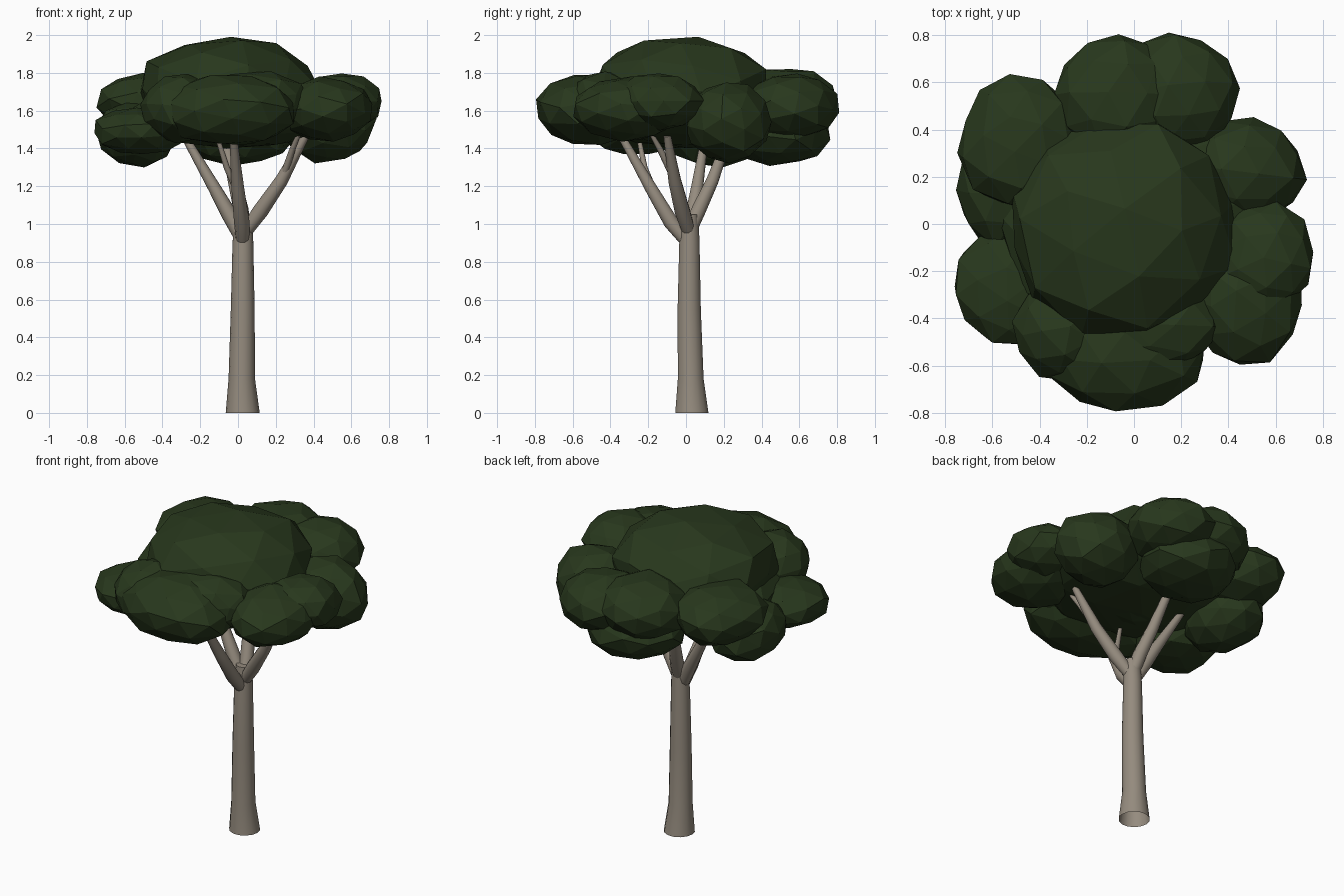
import bpy, bmesh, math, random
from mathutils import Vector, Matrix

cube = bpy.data.objects.get("Cube")
if cube:
    bpy.data.objects.remove(cube, do_unlink=True)


def make_material(name, rgb):
    mat = bpy.data.materials.new(name)
    mat.use_nodes = True
    mat.diffuse_color = (*rgb, 1)
    mat.node_tree.nodes["Principled BSDF"].inputs["Base Color"].default_value = (*rgb, 1)
    return mat


bark = make_material("grey bark", (0.30, 0.26, 0.21))
leaf = make_material("dark leaf green", (0.021, 0.039, 0.012))


def finish(bm, name, mat, smooth):
    bmesh.ops.recalc_face_normals(bm, faces=bm.faces)
    mesh = bpy.data.meshes.new(name)
    bm.to_mesh(mesh)
    bm.free()
    mesh.materials.append(mat)
    obj = bpy.data.objects.new(name, mesh)
    bpy.context.collection.objects.link(obj)
    if smooth:
        bpy.ops.object.select_all(action='DESELECT')
        obj.select_set(True)
        bpy.context.view_layer.objects.active = obj
        bpy.ops.object.shade_smooth_by_angle(angle=math.radians(50))
    return obj


def tube(name, path, sides, level=False):
    """Tapered tube through (x, y, z, radius) points, open at the start."""
    bm = bmesh.new()
    pts = [Vector(p[:3]) for p in path]
    rings = []
    for i, p in enumerate(pts):
        along = pts[min(i + 1, len(pts) - 1)] - pts[max(i - 1, 0)]
        turn = Matrix() if level else Vector((0, 0, 1)).rotation_difference(along).to_matrix().to_4x4()
        ring = []
        for k in range(sides):
            a = math.tau * k / sides
            ring.append(bm.verts.new(p + turn @ Vector((math.cos(a), math.sin(a), 0)) * path[i][3]))
        rings.append(ring)
    for low, high in zip(rings, rings[1:]):
        for k in range(sides):
            n = (k + 1) % sides
            bm.faces.new((low[k], low[n], high[n], high[k]))
    bm.faces.new(rings[-1])
    return finish(bm, name, bark, True)


def clump(name, centre, size, seed):
    """Faceted, slightly irregular leaf mass."""
    rng = random.Random(seed)
    bm = bmesh.new()
    bmesh.ops.create_icosphere(bm, subdivisions=2, radius=1)
    spin = Matrix.Rotation(rng.uniform(0, math.tau), 4, 'Z') @ Matrix.Rotation(rng.uniform(0, 1), 4, 'X')
    for v in bm.verts:
        d = (spin @ v.co) * rng.uniform(0.95, 1.06)
        v.co = Vector(centre) + Vector([a * b for a, b in zip(d, size)])
    return finish(bm, name, leaf, False)


# Trunk with flared foot
tube("trunk", [(0.025, 0.031, 0, 0.09), (0.02, 0.025, 0.18, 0.07), (0.025, 0.017, 0.55, 0.063),
               (0.026, 0.018, 0.9, 0.055), (0.03, 0.02, 1.05, 0.047)], 14, level=True)

# Branches spreading from the fork
tube("front_branch", [(0.025, 0.01, 0.9, 0.035), (0.02, -0.08, 1.01, 0.041),
                      (0, -0.18, 1.18, 0.034), (-0.025, -0.34, 1.46, 0.02)], 10)
tube("front_twig", [(0, -0.17, 1.17, 0.02), (-0.06, -0.22, 1.3, 0.016), (-0.11, -0.25, 1.46, 0.012)], 8)
tube("left_branch", [(0.04, 0.015, 0.96, 0.035), (0.12, -0.02, 1.07, 0.042),
                     (0.23, -0.06, 1.23, 0.035), (0.36, -0.1, 1.47, 0.02)], 10)
tube("left_twig", [(0.25, -0.08, 1.28, 0.02), (0.29, -0.14, 1.4, 0.016), (0.32, -0.18, 1.47, 0.012)], 8)
tube("back_branch", [(0.03, 0.02, 0.97, 0.04), (0.015, 0.07, 1.08, 0.04),
                     (-0.02, 0.14, 1.23, 0.034), (-0.07, 0.22, 1.45, 0.024)], 10)
tube("right_branch", [(0.02, 0.01, 0.92, 0.035), (-0.04, 0.035, 1.04, 0.042),
                      (-0.13, 0.06, 1.2, 0.033), (-0.28, 0.1, 1.46, 0.02)], 10)

# Canopy: one broad crown ringed by smaller clumps
clumps = {
    "crown_top": ((-0.05, -0.01, 1.70), (0.49, 0.475, 0.30)),
    "crown_core": ((0, 0, 1.58), (0.56, 0.54, 0.18)),
    "front_upper": ((0.06, -0.43, 1.65), (0.31, 0.21, 0.16)),
    "front_lower": ((-0.05, -0.52, 1.60), (0.36, 0.28, 0.19)),
    "front_right": ((-0.30, -0.45, 1.61), (0.22, 0.22, 0.18)),
    "right_front": ((-0.52, -0.26, 1.49), (0.25, 0.26, 0.13)),
    "right_middle": ((-0.54, 0.16, 1.48), (0.22, 0.27, 0.18)),
    "right_back": ((-0.48, 0.35, 1.64), (0.26, 0.29, 0.17)),
    "back_right": ((-0.07, 0.54, 1.65), (0.28, 0.26, 0.18)),
    "back_left": ((0.18, 0.55, 1.62), (0.26, 0.26, 0.18)),
    "back_lower": ((0.01, 0.49, 1.48), (0.30, 0.27, 0.17)),
    "left_back": ((0.47, 0.22, 1.54), (0.26, 0.23, 0.215)),
    "left_middle": ((0.55, -0.14, 1.65), (0.22, 0.23, 0.15)),
    "left_front": ((0.47, -0.31, 1.61), (0.25, 0.29, 0.17)),
}
for seed, (name, (centre, size)) in enumerate(clumps.items()):
    clump(name + "_leaves", centre, size, seed + 3)
